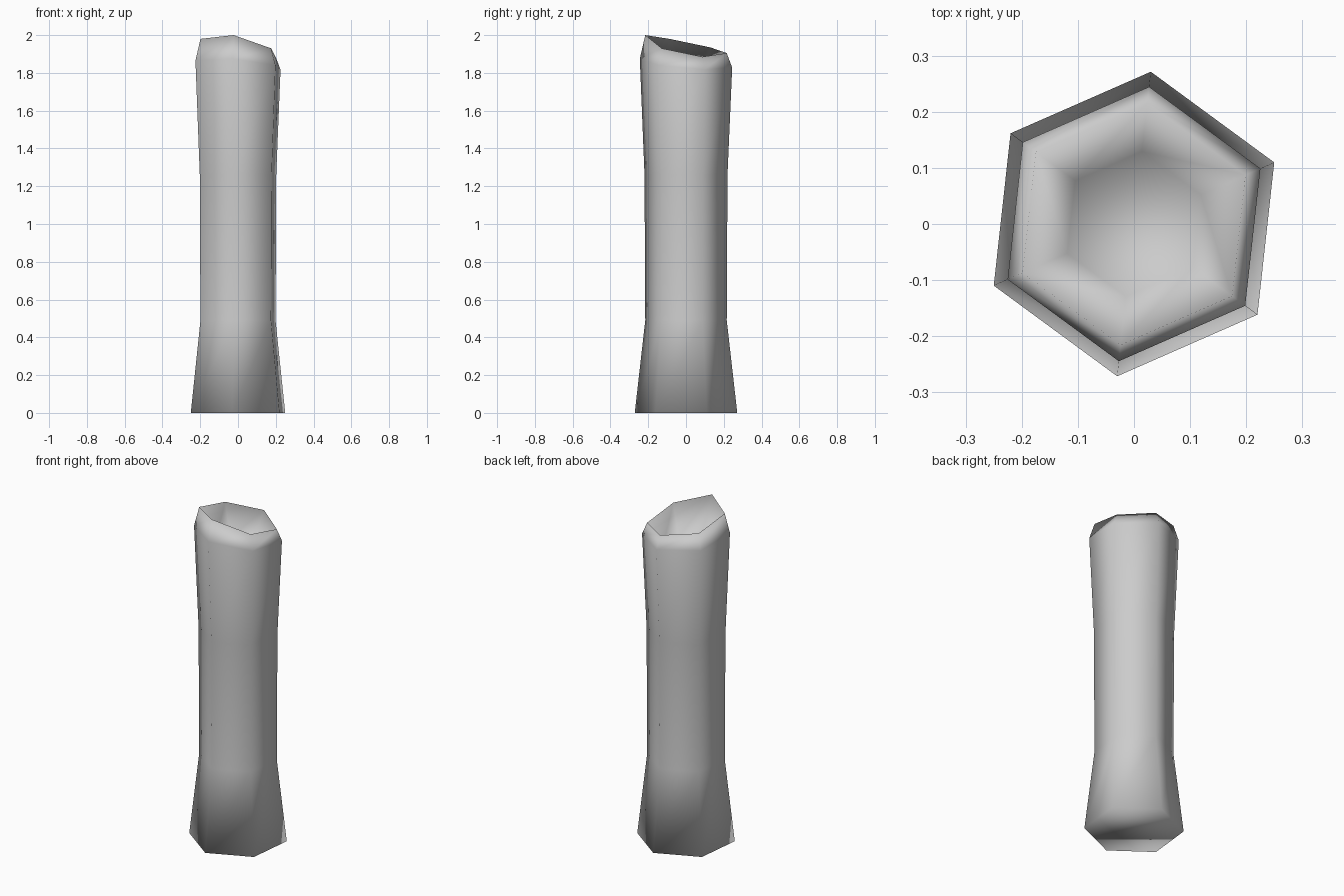
import bpy
import bmesh
from math import cos, sin, radians

cube = bpy.data.objects.get("Cube")
if cube:
    bpy.data.objects.remove(cube, do_unlink=True)

SIDES = 6
TURN = radians(-96.3)
# Broken rim heights, counter-clockwise from the tall front corner
RIM = [2.0, 1.93, 1.885, 1.905, 1.935, 1.98]

# Rings from the base, up the outside, over the rim and down into the hollow:
# radius, height, how much of the rim's slant the ring follows
RINGS = [
    (0.273, 0.0, 0.0),
    (0.217, 0.49, 0.0),
    (0.221, 1.26, 0.0),
    (0.246, 1.845, 0.5),
    (0.217, 1.94, 1.0),
    (0.13, 1.76, 0.3),
]


def add_ring(bm, radius, height, slant):
    ring = []
    for i, rim in enumerate(RIM):
        a = TURN + radians(360 / SIDES) * i
        z = height + slant * (rim - 1.94)
        ring.append(bm.verts.new((radius * cos(a), radius * sin(a), z)))
    return ring


# Hollow stump with a closed base and a cupped top
bm = bmesh.new()
rings = [add_ring(bm, *r) for r in RINGS]
for low, high in zip(rings, rings[1:]):
    for i in range(SIDES):
        j = (i + 1) % SIDES
        bm.faces.new((low[i], low[j], high[j], high[i]))
bm.faces.new(rings[0][::-1])
bm.faces.new(rings[-1])
for face in bm.faces:
    face.smooth = True

mesh = bpy.data.meshes.new("hollow_post")
bm.to_mesh(mesh)
bm.free()
post = bpy.data.objects.new("hollow_post", mesh)
bpy.context.collection.objects.link(post)

# Plain grey surface
grey = bpy.data.materials.new("light_grey")
grey.use_nodes = True
color = (0.6, 0.6, 0.6, 1.0)
grey.diffuse_color = color
grey.node_tree.nodes["Principled BSDF"].inputs["Base Color"].default_value = color
mesh.materials.append(grey)
